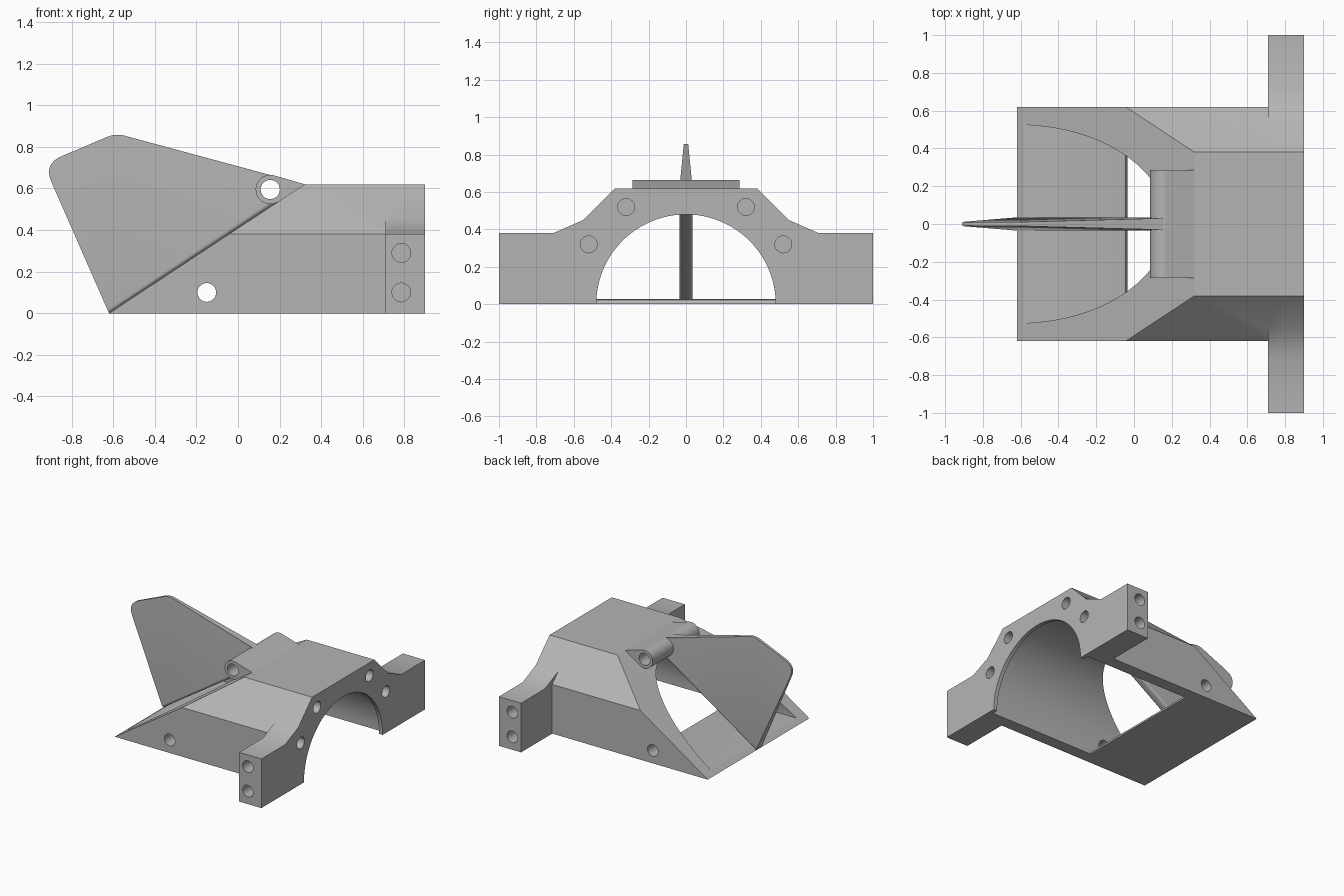
import bpy, bmesh, math
from mathutils import Vector

cube = bpy.data.objects.get("Cube")
if cube:
    bpy.data.objects.remove(cube, do_unlink=True)

grey = bpy.data.materials.new("light_grey")
grey.use_nodes = True
colour = (0.46, 0.46, 0.46, 1)
grey.diffuse_color = colour
grey.node_tree.nodes["Principled BSDF"].inputs["Base Color"].default_value = colour


def prism(name, pts, axis, lo, hi, width=None):
    """Extrude a profile along x (points are y, z) or y (points are x, z).
    width(point) optionally scales the extrusion at each point."""
    bm = bmesh.new()
    rings = []
    for end in (lo, hi):
        ring = []
        for a, b in pts:
            d = end * (width(a, b) if width else 1)
            ring.append(bm.verts.new((d, a, b) if axis == "X" else (a, d, b)))
        rings.append(ring)
        bm.faces.new(ring)
    n = len(pts)
    for i in range(n):
        j = (i + 1) % n
        bm.faces.new((rings[0][i], rings[0][j], rings[1][j], rings[1][i]))
    bmesh.ops.recalc_face_normals(bm, faces=bm.faces)
    mesh = bpy.data.meshes.new(name)
    bm.to_mesh(mesh)
    bm.free()
    mesh.materials.append(grey)
    ob = bpy.data.objects.new(name, mesh)
    bpy.context.collection.objects.link(ob)
    return ob


def circle(a, b, r, n=32):
    return [(a + r * math.cos(math.tau * i / n), b + r * math.sin(math.tau * i / n))
            for i in range(n)]


def activate(ob):
    bpy.ops.object.select_all(action="DESELECT")
    ob.select_set(True)
    bpy.context.view_layer.objects.active = ob


def combine(target, other, operation="DIFFERENCE"):
    activate(target)
    mod = target.modifiers.new(operation.lower(), "BOOLEAN")
    mod.operation = operation
    mod.solver = "EXACT"
    mod.object = other
    bpy.ops.object.modifier_apply(modifier=mod.name)
    bpy.data.objects.remove(other, do_unlink=True)


def mirrored(half):
    return half + [(-a, b) for a, b in reversed(half)]


def fillet(before, corner, after, cut, n=8):
    """Rounded corner as a short curve."""
    p, c, q = Vector(before), Vector(corner), Vector(after)
    s, e = c + (p - c).normalized() * cut, c + (q - c).normalized() * cut
    out = []
    for i in range(n + 1):
        t = i / n
        v = s * (1 - t) ** 2 + c * 2 * t * (1 - t) + e * t * t
        out.append((v.x, v.y))
    return out


toe, apex = Vector((-0.62, 0)), Vector((0.32, 0.62))
slope = (apex - toe).normalized()
normal = Vector((-slope.y, slope.x))

# Housing with chamfered shoulders, joined to the mounting flange
housing = prism("housing", mirrored([(0.62, 0), (0.62, 0.38), (0.38, 0.62)]),
                "X", -0.62, 0.8)
flange = prism("flange", mirrored([(1, 0), (1, 0.38), (0.71, 0.38),
                                   (0.55, 0.45), (0.38, 0.62)]), "X", 0.71, 0.9)
combine(housing, flange, "UNION")

# Sloping mouth
low, high = toe - slope * 0.3, apex + slope * 0.3
mouth = [low, high, high + normal, low + normal]
combine(housing, prism("mouth_cutter", [tuple(p) for p in mouth], "Y", -1.2, 1.2))

# Main bore and the narrower lip at its end
combine(housing, prism("bore_cutter", circle(0, 0, 0.525, 96), "X", -1, 0.87))
combine(housing, prism("lip_cutter", circle(0, 0, 0.48, 96), "X", 0.8, 1))

# Bolt holes in the end face, flange ends and side walls
for side in (-1, 1):
    for y, z in ((0.32, 0.52), (0.52, 0.32)):
        combine(housing, prism("bolt_cutter", circle(side * y, z, 0.045), "X", 0.7, 1))
    for x, z, depth in ((0.785, 0.29, 0.8), (0.785, 0.1, 0.8), (-0.15, 0.1, 0.4)):
        combine(housing, prism("side_cutter", circle(x, z, 0.045), "Y",
                               side * depth, side * 1.1))

# Thin floor with a rounded inner edge
floor_profile = [(-0.62, 0), (-0.035, 0), (-0.037, 0.012), (-0.044, 0.022),
                 (-0.06, 0.027), (-0.58, 0.027)]
floor = prism("floor", floor_profile, "Y", -0.525, 0.525)

# Hinge barrel that runs tangentially into the housing top
centre, radius = Vector((0.155, 0.595)), 0.07
reach = apex - centre
aim = math.atan2(reach.y, reach.x)
spread = math.acos(radius / reach.length)
steps = 36
barrel_profile = [tuple(apex)]
for i in range(steps + 1):
    a = aim + spread + (math.tau - 2 * spread) * i / steps
    barrel_profile.append((centre.x + radius * math.cos(a), centre.y + radius * math.sin(a)))
barrel = prism("hinge_barrel", barrel_profile, "Y", -0.285, 0.285)

# Fin, thickest along the slope and thinning towards its tip
tip, crest = (-0.935, 0.718), (-0.588, 0.865)
fin_profile = [tuple(toe)] + fillet(toe, tip, crest, 0.095) \
    + fillet(tip, crest, apex, 0.045) + [tuple(apex)]


def fin_width(x, z):
    return 0.035 - 0.034 * (Vector((x, z)) - toe).dot(normal)


fin = prism("fin", fin_profile, "Y", -1, 1, fin_width)

# Round the lower edge of the fin
bm = bmesh.new()
bm.from_mesh(fin.data)
lower = [e for e in bm.edges if abs(e.verts[0].co.y - e.verts[1].co.y) < 0.001
         and e.calc_length() > 1.1]
bmesh.ops.bevel(bm, geom=lower, offset=0.018, segments=4, profile=0.5, affect="EDGES")
bm.to_mesh(fin.data)
bm.free()

# Pin hole through barrel and fin
for ob in (barrel, fin):
    combine(ob, prism("pin_cutter", circle(centre.x, centre.y, 0.046), "Y", -0.5, 0.5))

for ob in (housing, floor, barrel, fin):
    activate(ob)
    bpy.ops.object.shade_smooth_by_angle(angle=math.radians(30))
